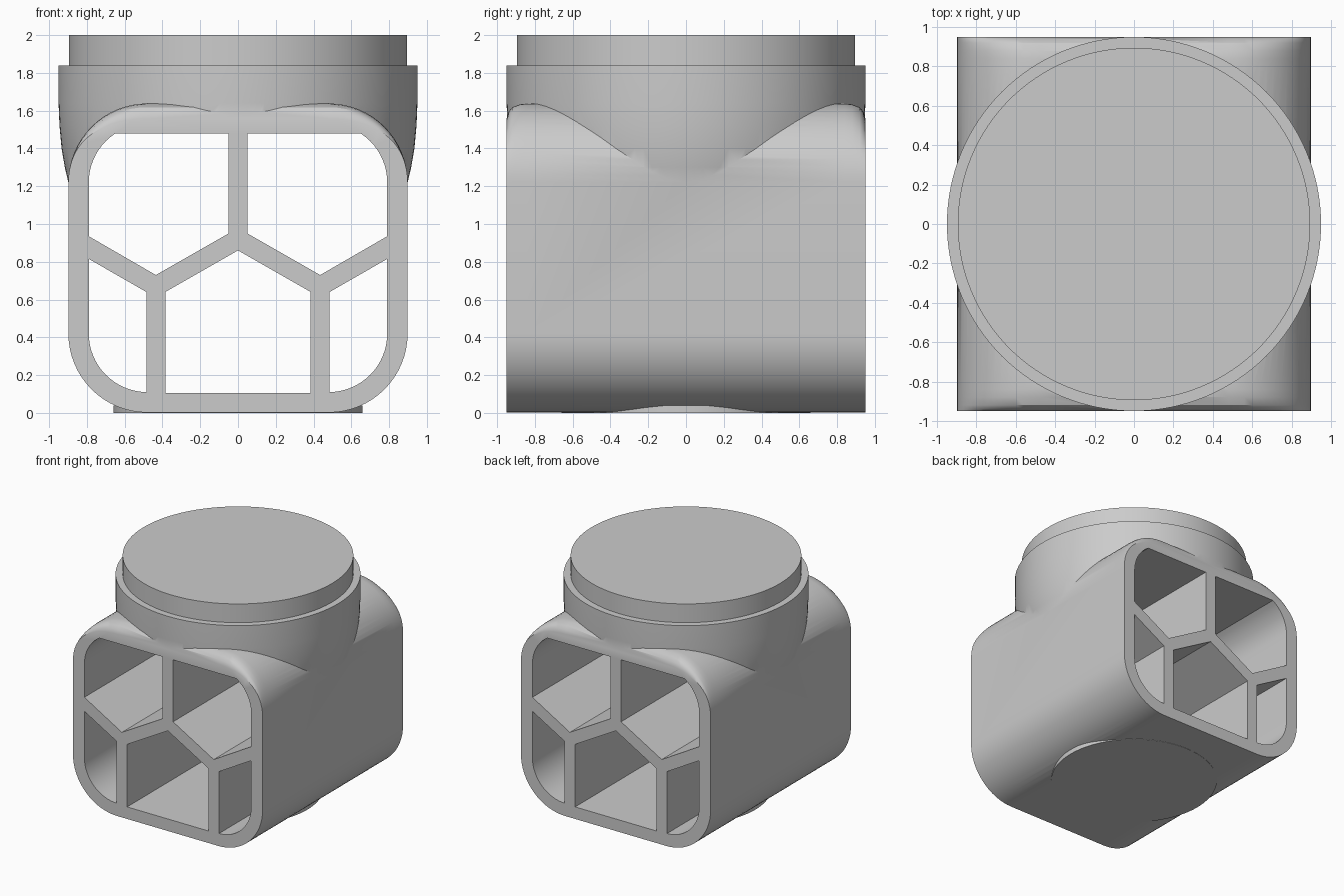
import bpy, bmesh
from math import sin, cos, pi, sqrt, radians

if "Cube" in bpy.data.objects:
    bpy.data.objects.remove(bpy.data.objects["Cube"], do_unlink=True)

grey = bpy.data.materials.new("plain grey")
grey.use_nodes = True
COLOUR = (0.6, 0.6, 0.6, 1)
grey.diffuse_color = COLOUR
grey.node_tree.nodes["Principled BSDF"].inputs["Base Color"].default_value = COLOUR

CX, LOW, HIGH = 0.48, 0.42, 1.22   # centres of the corner arcs
DEPTH = 0.95


def loft(name, rings):
    """Closed solid through rings of equal length."""
    bm = bmesh.new()
    loops = [[bm.verts.new(p) for p in ring] for ring in rings]
    n = len(loops[0])
    for a, b in zip(loops, loops[1:]):
        for i in range(n):
            j = (i + 1) % n
            bm.faces.new((a[i], a[j], b[j], b[i]))
    bm.faces.new(loops[0])
    bm.faces.new(loops[-1])
    bmesh.ops.recalc_face_normals(bm, faces=bm.faces)
    mesh = bpy.data.meshes.new(name)
    bm.to_mesh(mesh)
    bm.free()
    mesh.materials.append(grey)
    obj = bpy.data.objects.new(name, mesh)
    bpy.context.collection.objects.link(obj)
    return obj


def combine(target, other, operation):
    """Apply a boolean and remove the second solid."""
    mod = target.modifiers.new("boolean", 'BOOLEAN')
    mod.operation, mod.object, mod.solver = operation, other, 'EXACT'
    bpy.context.view_layer.objects.active = target
    bpy.ops.object.modifier_apply(modifier=mod.name)
    bpy.data.objects.remove(other, do_unlink=True)


def arc(cx, cz, r, start, end, steps=16):
    return [(cx + r * cos(radians(start + (end - start) * i / steps)),
             cz + r * sin(radians(start + (end - start) * i / steps)))
            for i in range(steps + 1)]


def section(y, drop):
    """Rounded square, with its upper edge lowered near the ends."""
    r = 0.418
    pts = (arc(CX, HIGH, r, 0, 90) + arc(-CX, HIGH, r, 90, 180)
           + arc(-CX, LOW, r, 180, 270) + arc(CX, LOW, r, 270, 360))
    ring = []
    for x, z in pts:
        t = min(max((z - HIGH) / r, 0), 1)
        ring.append((x, y, z - drop * t * t))
    return ring


def revolve(name, profile, steps=128):
    return loft(name, [[(r * cos(2 * pi * i / steps), r * sin(2 * pi * i / steps), z)
                        for i in range(steps)] for r, z in profile])


# Square tube body with eased upper front and back edges
ease = [(DEPTH, 0.08), (0.94, 0.045), (0.92, 0.02), (0.88, 0.005), (0.84, 0)]
body = loft("honeycomb_body", [section(-y, d) for y, d in ease]
            + [section(y, d) for y, d in reversed(ease)])

# Flared skirt, round collar and stepped top cap
neck = revolve("collar", [(0.898, 1.22), (0.917, 1.3), (0.934, 1.4), (0.945, 1.52),
                          (0.95, 1.64), (0.95, 1.84), (0.895, 1.84), (0.895, 2)])
combine(body, neck, 'UNION')

# Round foot pad under the body
foot = revolve("foot_pad", [(0.66, 0), (0.66, 0.04)])
combine(body, foot, 'UNION')

# Open channels: a house-shaped middle one, and mirrored pairs beside and above
r = 0.31
cut = sqrt(r * r - 0.26 ** 2)
upper_arc = [p for p in arc(CX, HIGH, r, 0, 90) if p[1] < 1.475]
upper = [(0.05, 1.48), (0.05, 0.95), (0.435, 0.73), (0.79, 0.935)] + upper_arc + [(CX + cut, 1.48)]
lower = [(0.485, 0.64), (0.79, 0.815)] + arc(CX, LOW, r, 0, -89)
middle = [(-0.385, 0.105), (0.385, 0.105), (0.385, 0.64), (0, 0.86), (-0.385, 0.64)]
channels = [middle] + [[(s * x, z) for x, z in shape] for shape in (upper, lower) for s in (1, -1)]
for shape in channels:
    cutter = loft("channel_cutter", [[(x, y, z) for x, z in shape] for y in (-1.2, 1.2)])
    cutter.hide_render = True
    combine(body, cutter, 'DIFFERENCE')

# Smooth shading with sharp edges kept
bpy.ops.object.select_all(action='DESELECT')
body.select_set(True)
bpy.context.view_layer.objects.active = body
bpy.ops.object.shade_smooth_by_angle(angle=radians(30))
